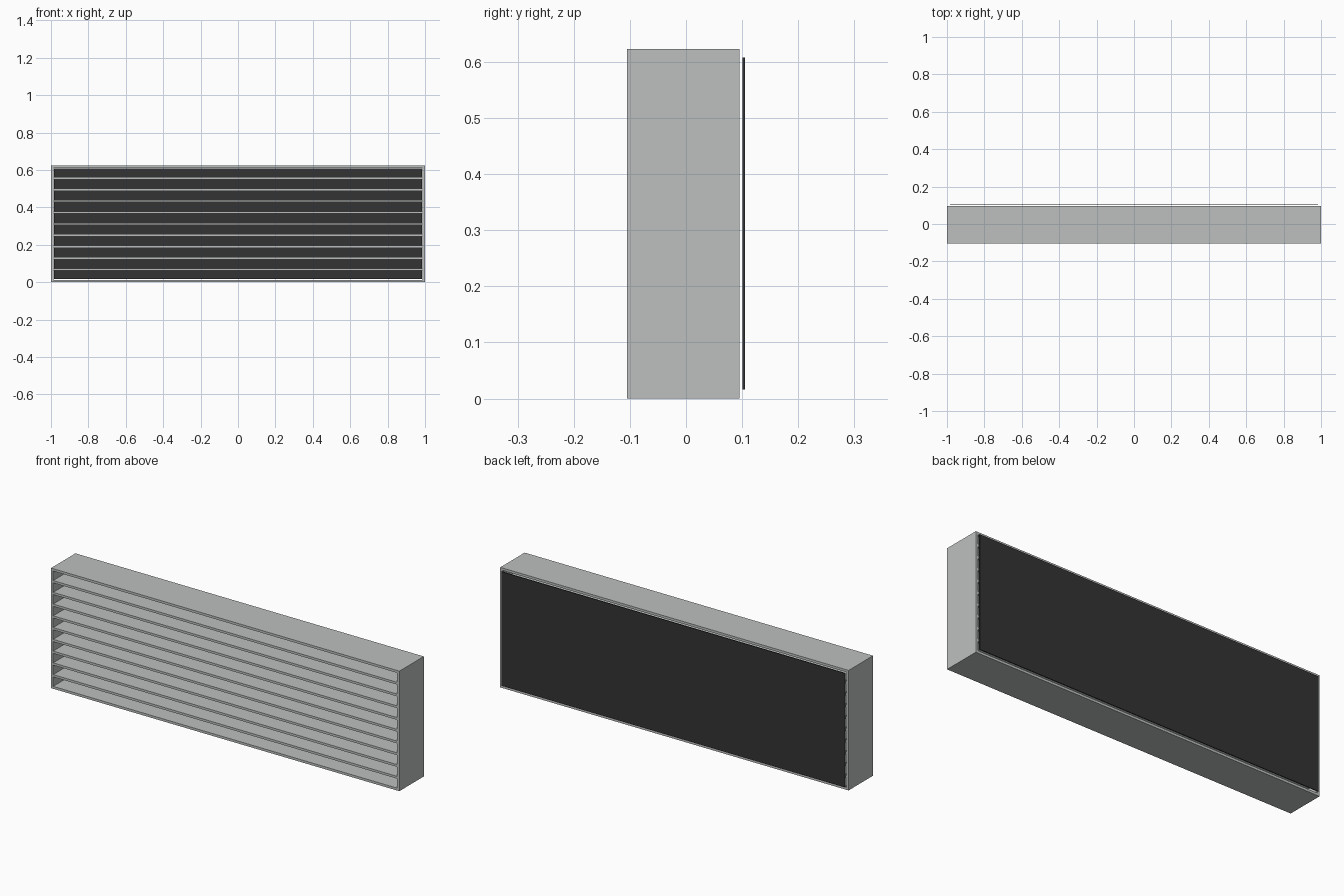
import bpy, bmesh

if "Cube" in bpy.data.objects:
    bpy.data.objects.remove(bpy.data.objects["Cube"])

HEIGHT, WALL = 0.623, 0.0125
FRONT, BACK = -0.105, 0.095
SLATS, SLAT_T = 9, 0.012


def material(name, rgb):
    m = bpy.data.materials.new(name)
    m.diffuse_color = (*rgb, 1)
    m.use_nodes = True
    m.node_tree.nodes["Principled BSDF"].inputs["Base Color"].default_value = m.diffuse_color
    return m


def finish(name, bm, mat):
    bmesh.ops.recalc_face_normals(bm, faces=bm.faces)
    mesh = bpy.data.meshes.new(name)
    bm.to_mesh(mesh)
    bm.free()
    mesh.materials.append(mat)
    obj = bpy.data.objects.new(name, mesh)
    bpy.context.collection.objects.link(obj)
    return obj


def box(name, lo, hi, mat):
    bm = bmesh.new()
    bmesh.ops.create_cube(bm, size=1)
    for v in bm.verts:
        v.co = [(a + b) / 2 + c * (b - a) for a, b, c in zip(lo, hi, v.co)]
    return finish(name, bm, mat)


grey = material("light grey metal", (0.51, 0.53, 0.525))
dark = material("dark filter", (0.034, 0.034, 0.035))

# Open rectangular frame: outer and inner loops joined at front and back
bm = bmesh.new()
loops = []
for inset, y in ((0, FRONT), (0, BACK), (WALL, BACK), (WALL, FRONT)):
    x, z0, z1 = 1 - inset, inset, HEIGHT - inset
    loops.append([bm.verts.new(p) for p in
                  ((-x, y, z0), (x, y, z0), (x, y, z1), (-x, y, z1))])
for i in range(4):
    a, b = loops[i], loops[(i + 1) % 4]
    for j in range(4):
        k = (j + 1) % 4
        bm.faces.new((a[j], a[k], b[k], b[j]))
finish("frame", bm, grey)

# Evenly spaced horizontal slats running the full depth
gap = (HEIGHT - 2 * WALL - SLATS * SLAT_T) / (SLATS + 1)
for i in range(SLATS):
    z = WALL + gap + i * (gap + SLAT_T)
    box(f"slat_{i + 1}", (-1 + WALL, FRONT, z), (1 - WALL, BACK, z + SLAT_T), grey)

# Thin dark panel just behind the frame
box("back_panel", (-0.985, 0.1005, 0.016), (0.985, 0.105, 0.608), dark)
